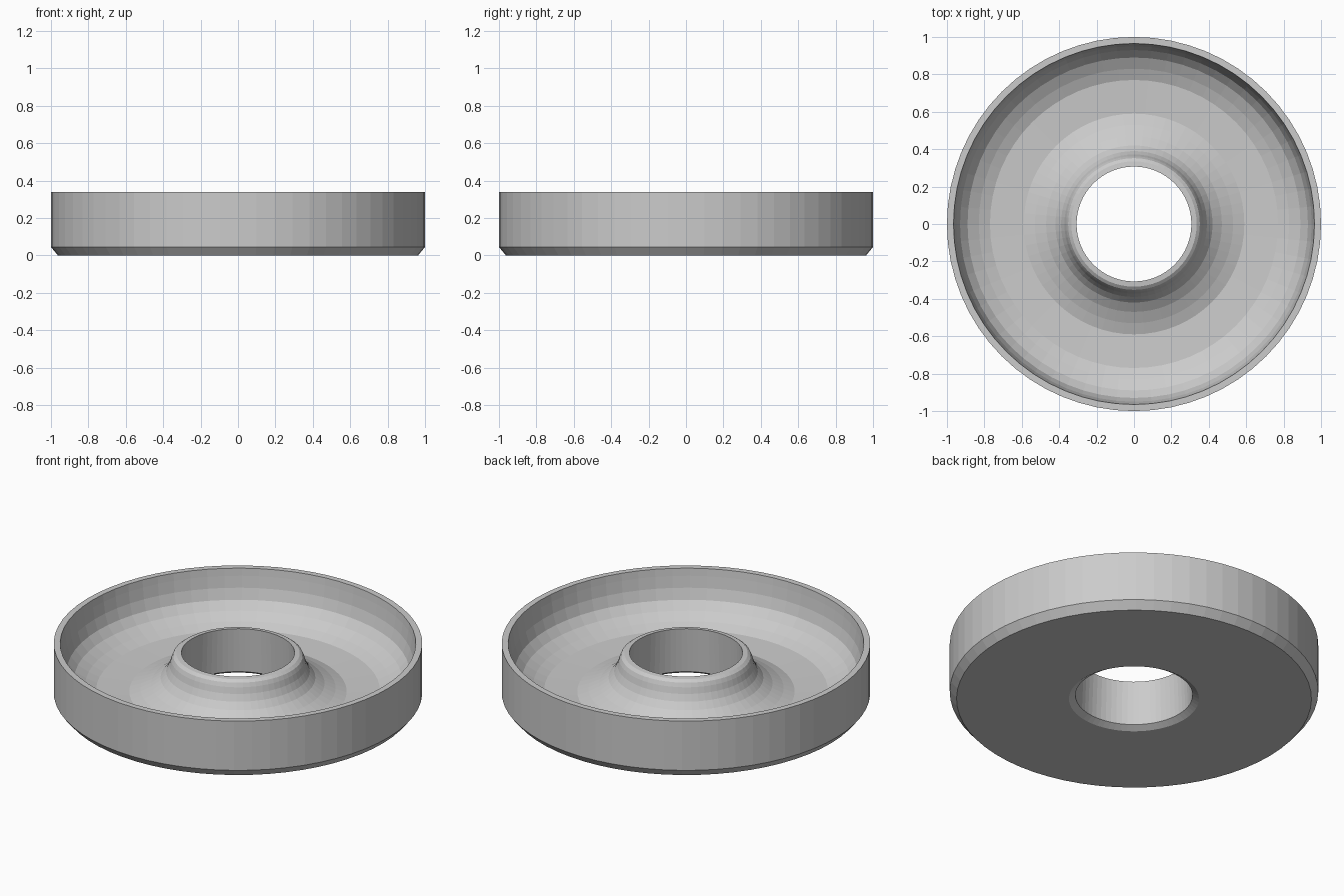
import bpy
import bmesh
import math

cube = bpy.data.objects.get("Cube")
if cube:
    bpy.data.objects.remove(cube, do_unlink=True)

SEGMENTS = 64
HEIGHT = 0.34

# Plain grey for the whole part
grey = bpy.data.materials.new("plain grey")
grey.use_nodes = True
colour = (0.6, 0.6, 0.6, 1)
grey.diffuse_color = colour
grey.node_tree.nodes["Principled BSDF"].inputs["Base Color"].default_value = colour

# Closed cross-section as (radius, height)
underside = [(0.318, 0.022), (0.353, 0), (0.963, 0), (1, 0.045)]
rim = [(1, HEIGHT), (0.965, HEIGHT)]
bowl = [(0.96, 0.297), (0.95, 0.23), (0.93, 0.167), (0.89, 0.12), (0.83, 0.085), (0.77, 0.06)]
flare = [(0.59, 0.052), (0.53, 0.072), (0.47, 0.1), (0.42, 0.135), (0.39, 0.172)]
hub = [(0.372, 0.21), (0.362, 0.245), (0.352, 0.268), (0.335, 0.281), (0.307, 0.284)]
profile = underside + rim + bowl + flare + hub

# Spin the cross-section about the vertical axis
bm = bmesh.new()
verts = [bm.verts.new((r, 0, z)) for r, z in profile]
edges = [bm.edges.new((verts[i - 1], verts[i])) for i in range(len(verts))]
bmesh.ops.spin(bm, geom=verts + edges, cent=(0, 0, 0), axis=(0, 0, 1),
               angle=math.tau, steps=SEGMENTS)
bmesh.ops.remove_doubles(bm, verts=bm.verts[:], dist=0.0005)
bmesh.ops.recalc_face_normals(bm, faces=bm.faces[:])

mesh = bpy.data.meshes.new("dished_ring")
bm.to_mesh(mesh)
bm.free()
mesh.materials.append(grey)
ring = bpy.data.objects.new("dished_ring", mesh)
bpy.context.collection.objects.link(ring)
